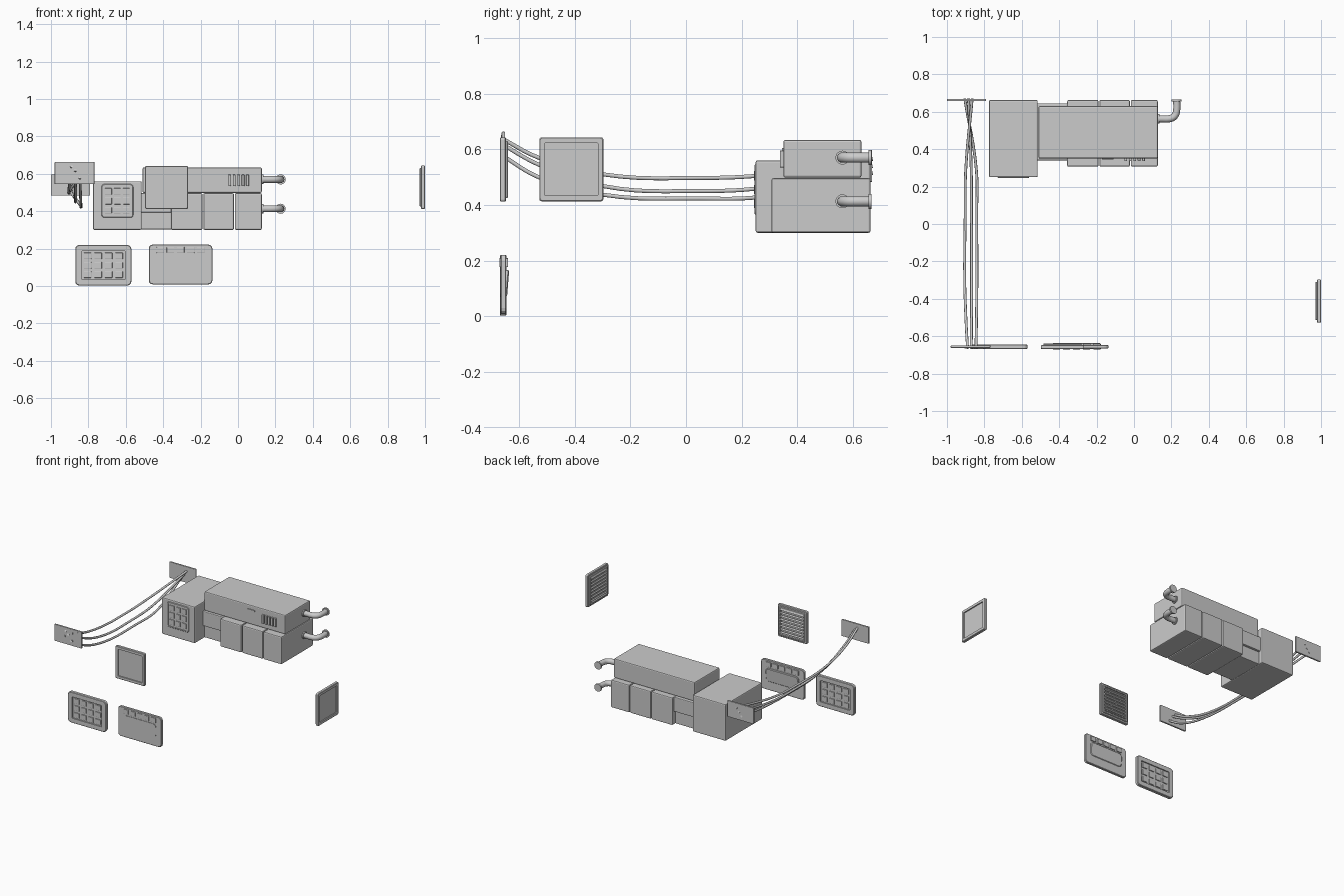
import bpy, bmesh, math
from mathutils import Matrix, Vector

if "Cube" in bpy.data.objects:
    bpy.data.objects.remove(bpy.data.objects["Cube"])


def finish(name, bm, loc=(0, 0, 0), rot=0):
    bmesh.ops.recalc_face_normals(bm, faces=bm.faces)
    me = bpy.data.meshes.new(name)
    bm.to_mesh(me)
    bm.free()
    ob = bpy.data.objects.new(name, me)
    bpy.context.collection.objects.link(ob)
    ob.location = loc
    ob.rotation_euler[2] = rot
    return ob


def box(name, lo, hi, bevel=0.0, loc=(0, 0, 0), rot=0, tilt=0):
    lo, hi = Vector(lo), Vector(hi)
    bm = bmesh.new()
    m = Matrix.Translation((lo + hi) / 2) @ Matrix.Rotation(tilt, 4, 'X')
    bmesh.ops.create_cube(bm, size=1, matrix=m @ Matrix.Diagonal((*(hi - lo), 1)))
    ob = finish(name, bm, loc, rot)
    if bevel:
        mod = ob.modifiers.new("edge", 'BEVEL')
        mod.width, mod.segments = bevel, 2
    return ob


def outline(w, h, r):
    pts = []
    for i, (sx, sz) in enumerate([(1, 1), (-1, 1), (-1, -1), (1, -1)]):
        for k in range(4):
            a = math.radians(90 * i + 30 * k)
            pts.append((sx * (w / 2 - r) + r * math.cos(a), sz * (h / 2 - r) + r * math.sin(a)))
    return pts


def loft(name, sections, loc, rot=0, closed=False):
    """Rounded rectangles (w, h, r, y) joined in order; closed makes a frame."""
    bm = bmesh.new()
    loops = [[bm.verts.new((x, y, z)) for x, z in outline(w, h, r)] for w, h, r, y in sections]
    pairs = list(zip(loops, loops[1:])) + ([(loops[-1], loops[0])] if closed else [])
    for a, b in pairs:
        for i in range(len(a)):
            j = (i + 1) % len(a)
            bm.faces.new((a[i], a[j], b[j], b[i]))
    if not closed:
        bm.faces.new(loops[0])
        bm.faces.new(loops[-1])
    return finish(name, bm, loc, rot)


def frame(name, w, h, border, r, y0, y1, loc, rot=0):
    c = 0.003
    iw, ih, ir = w - 2 * border, h - 2 * border, max(r - border / 2, 0.003)
    return loft(name, [(iw, ih, ir, y1), (w - 2 * c, h - 2 * c, r, y1), (w, h, r, y1 - c),
                       (w, h, r, y0 + c), (w - 2 * c, h - 2 * c, r, y0), (iw, ih, ir, y0)],
                loc, rot, closed=True)


def tube(name, pts, radius):
    cu = bpy.data.curves.new(name, 'CURVE')
    cu.dimensions = '3D'
    cu.bevel_depth, cu.bevel_resolution, cu.resolution_u = radius, 3, 6
    cu.use_fill_caps = True
    sp = cu.splines.new('BEZIER')
    sp.bezier_points.add(len(pts) - 1)
    for bp, p in zip(sp.bezier_points, pts):
        bp.co = p
        bp.handle_left_type = bp.handle_right_type = 'AUTO'
    ob = bpy.data.objects.new(name, cu)
    bpy.context.collection.objects.link(ob)
    return ob


# Main machine bodies
box("control_cabinet", (-0.775, 0.25, 0.30), (-0.515, 0.663, 0.56), 0.007)
box("upper_unit", (-0.51, 0.35, 0.498), (0.127, 0.63, 0.634), 0.007)
for i, (x0, x1) in enumerate([(-0.357, -0.19), (-0.185, -0.022), (-0.017, 0.127)]):
    box(f"lower_unit_{i}", (x0, 0.307, 0.30), (x1, 0.663, 0.496), 0.007)
box("link_upper", (-0.52, 0.34, 0.392), (-0.355, 0.645, 0.496), 0.005)
box("link_lower", (-0.52, 0.36, 0.302), (-0.355, 0.63, 0.395), 0.005)

# Cabinet key grid
frame("cabinet_grid_frame", 0.17, 0.18, 0.008, 0.015, 0, 0.006, (-0.645, 0.246, 0.455))
for i in range(3):
    for j in range(3):
        x, z = -0.693 + 0.048 * i, 0.405 + 0.05 * j
        box("cabinet_key", (x - 0.018, 0.245, z - 0.018), (x + 0.018, 0.255, z + 0.018), 0.002)

# Upper unit grille ribs
for i in range(5):
    x = -0.045 + 0.024 * i
    box("grille_rib", (x - 0.007, 0.337, 0.535), (x + 0.007, 0.353, 0.595), 0.002)
box("status_bar", (-0.17, 0.345, 0.595), (-0.11, 0.353, 0.605))

# Elbow pipes with end flanges and wall collars
for z in (0.57, 0.413):
    yc, xe, R = 0.562, 0.228, 0.045
    arc = [(xe - R + R * math.sin(t), yc + R - R * math.cos(t), z)
           for t in [math.radians(a) for a in (0, 30, 60, 90)]]
    tube("elbow_pipe", [(0.115, yc, z), (0.15, yc, z)] + arc + [(xe, 0.664, z)], 0.019)
    for name, c, axis, r in (("pipe_flange", (xe, 0.661, z), 'X', 0.027),
                             ("pipe_collar", (0.13, yc, z), 'Y', 0.025)):
        bm = bmesh.new()
        bmesh.ops.create_cone(bm, cap_ends=True, segments=20, radius1=r, radius2=r, depth=0.01,
                              matrix=Matrix.Translation(c) @ Matrix.Rotation(math.pi / 2, 4, axis))
        finish(name, bm)

# Cable plates and the three sagging cables
box("front_cable_plate", (-0.98, -0.662, 0.545), (-0.768, -0.65, 0.663), 0.002)
box("back_cable_plate", (-1.0, 0.657, 0.483), (-0.792, 0.669, 0.597), 0.002)
for i, (xa, xm, xn, xb, z) in enumerate([
        (-0.89, -0.905, -0.90, -0.865, (0.64, 0.57, 0.51, 0.497, 0.507, 0.565)),
        (-0.87, -0.868, -0.87, -0.885, (0.62, 0.545, 0.468, 0.45, 0.462, 0.54)),
        (-0.845, -0.84, -0.842, -0.905, (0.58, 0.50, 0.437, 0.423, 0.43, 0.515))]):
    xs = (xa, (xa + xm) / 2, xm, (xm + xn) / 2, xn, xb)
    ys = (-0.664, -0.53, -0.3, 0.05, 0.28, 0.67)
    tube(f"cable_{i}", list(zip(xs, ys, z)), 0.0075)
for x, z in ((-0.80, 0.645), (-0.84, 0.635), (-0.84, 0.58), (-0.90, 0.60)):
    box("plate_stud", (x - 0.006, -0.665, z - 0.006), (x + 0.006, -0.66, z + 0.006))


# Louvred vents: flat framed outer side, slats on the inner side
def vent(tag, loc, rot):
    frame(tag + "_frame", 0.23, 0.23, 0.02, 0.008, 0, 0.022, loc, rot)
    box(tag + "_panel", (-0.098, 0.008, -0.098), (0.098, 0.015, 0.098), 0, loc, rot)
    frame(tag + "_inner_frame", 0.205, 0.205, 0.012, 0.006, 0.012, 0.03, loc, rot)
    for i in range(8):
        z = -0.08 + 0.16 * i / 7
        box(tag + "_slat", (-0.093, 0.012, z - 0.006), (0.093, 0.027, z + 0.006), 0, loc, rot, 0.4)


vent("front_vent", (-0.382, -0.669, 0.527), 0)
vent("side_vent", (1.0, -0.412, 0.528), math.pi / 2)

# Keypad panel with twelve keys, repeated on its inner side
kp = (-0.72, -0.669, 0.111)
frame("keypad_frame", 0.30, 0.218, 0.033, 0.022, 0, 0.024, kp)
loft("keypad_plate", [(0.25, 0.17, 0.015, 0.009), (0.25, 0.17, 0.015, 0.016)], kp)
for i in range(4):
    for j in range(3):
        x, z = -0.084 + 0.056 * i, -0.05 + 0.05 * j
        box("key", (x - 0.02, 0.003, z - 0.017), (x + 0.02, 0.022, z + 0.017), 0.002, kp)

# Console panel: button row on top and a sloping bar below
cp = (-0.307, -0.669, 0.115)
loft("console_plate", [(0.334, 0.206, 0.02, 0.003), (0.34, 0.212, 0.02, 0.006),
                       (0.34, 0.212, 0.02, 0.02), (0.334, 0.206, 0.02, 0.023)], cp)
for i in range(5):
    x = -0.108 + 0.054 * i
    box("console_button", (x - 0.02, -0.001, 0.062), (x + 0.02, 0.03, 0.094), 0.002, cp)
bar = loft("console_bar", [(0.26, 0.096, 0.025, 0.0), (0.26, 0.096, 0.025, 0.026),
                           (0.25, 0.088, 0.022, 0.030)], (cp[0], cp[1], 0.118))
for v in bar.data.vertices:
    if v.co.y > 0.02:
        v.co.y += 0.08 * v.co.z

# Smooth the rounded pipework
bpy.ops.object.select_all(action='DESELECT')
for ob in bpy.data.objects:
    if ob.name.startswith(("pipe_flange", "pipe_collar")):
        ob.select_set(True)
        bpy.context.view_layer.objects.active = ob
bpy.ops.object.shade_smooth_by_angle()
